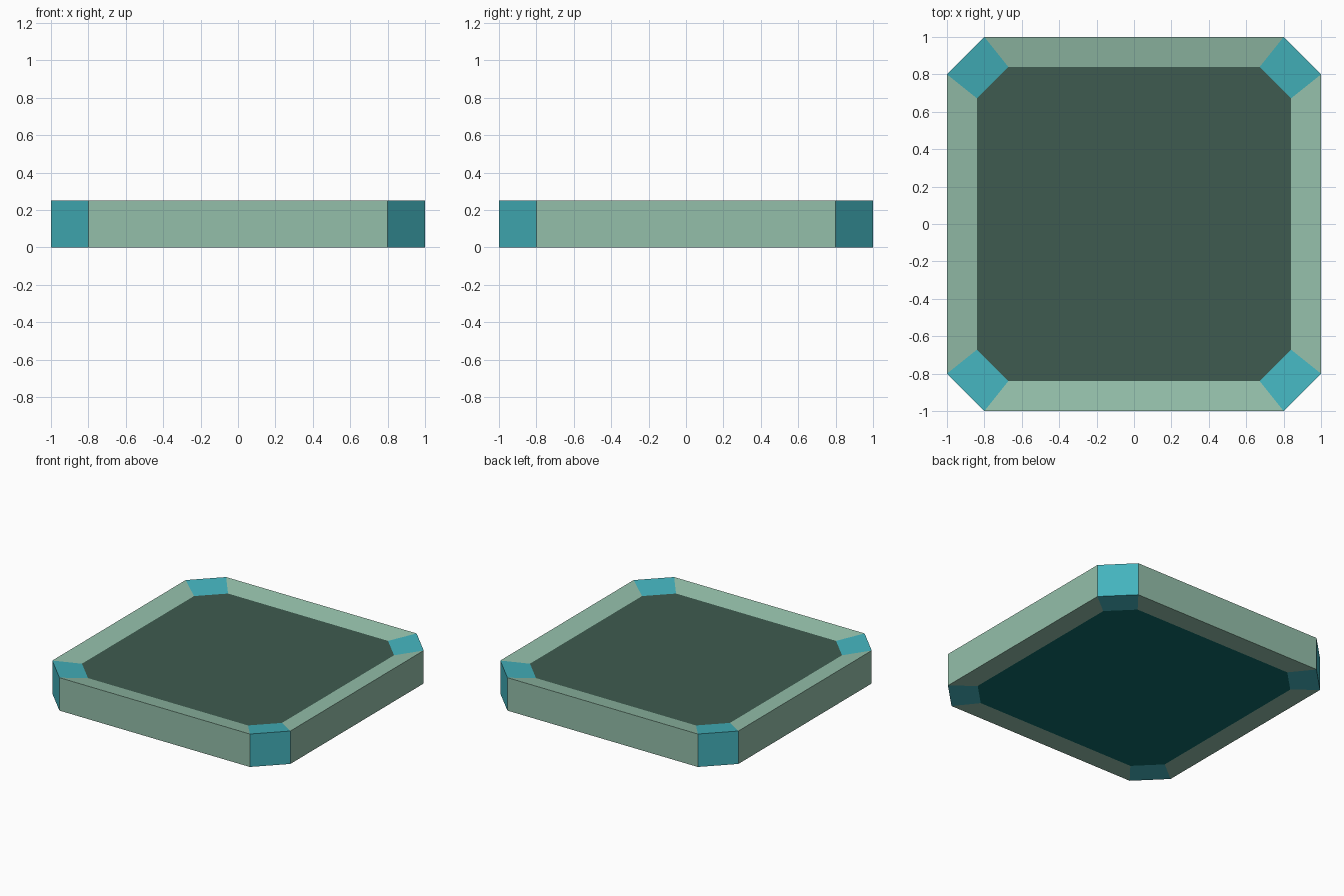
import bpy, bmesh

cube = bpy.data.objects.get("Cube")
if cube:
    bpy.data.objects.remove(cube)


def srgb(r, g, b):
    return tuple((c / 255 / 12.92) if c < 11 else ((c / 255 + 0.055) / 1.055) ** 2.4
                 for c in (r, g, b)) + (1.0,)


def material(name, rgb):
    m = bpy.data.materials.new(name)
    m.use_nodes = True
    m.diffuse_color = srgb(*rgb)
    m.node_tree.nodes["Principled BSDF"].inputs["Base Color"].default_value = srgb(*rgb)
    return m


materials = [
    material("sage_green", (148, 191, 170)),
    material("teal", (68, 179, 189)),
    material("dark_green", (62, 91, 80)),
    material("deep_teal", (15, 107, 107)),
]
SAGE, TEAL, DARK, DEEP = range(len(materials))

HEIGHT, RECESS, CORNER, INNER = 0.25, 0.03, 0.8, 0.84


def ring(bm, scale, z):
    """Square outline with cut corners, starting on the front side."""
    c = CORNER
    pts = [(-c, -1), (c, -1), (1, -c), (1, c), (c, 1), (-c, 1), (-1, c), (-1, -c)]
    return [bm.verts.new((x * scale, y * scale, z)) for x, y in pts]


# Tray: underside, outer wall, then rim sloping down to the recessed panel
bm = bmesh.new()
rings = [ring(bm, INNER, 0), ring(bm, 1, 0), ring(bm, 1, HEIGHT),
         ring(bm, INNER, HEIGHT - RECESS)]
for low, high in zip(rings, rings[1:]):
    for i in range(8):
        j = (i + 1) % 8
        face = bm.faces.new((low[i], low[j], high[j], high[i]))
        face.material_index = TEAL if i % 2 else SAGE  # odd sides are cut corners

# Floor panels
bm.faces.new(rings[-1]).material_index = DARK
bm.faces.new(rings[0][::-1]).material_index = DEEP
bm.normal_update()

mesh = bpy.data.meshes.new("tray")
bm.to_mesh(mesh)
bm.free()
for m in materials:
    mesh.materials.append(m)
bpy.context.collection.objects.link(bpy.data.objects.new("tray", mesh))
